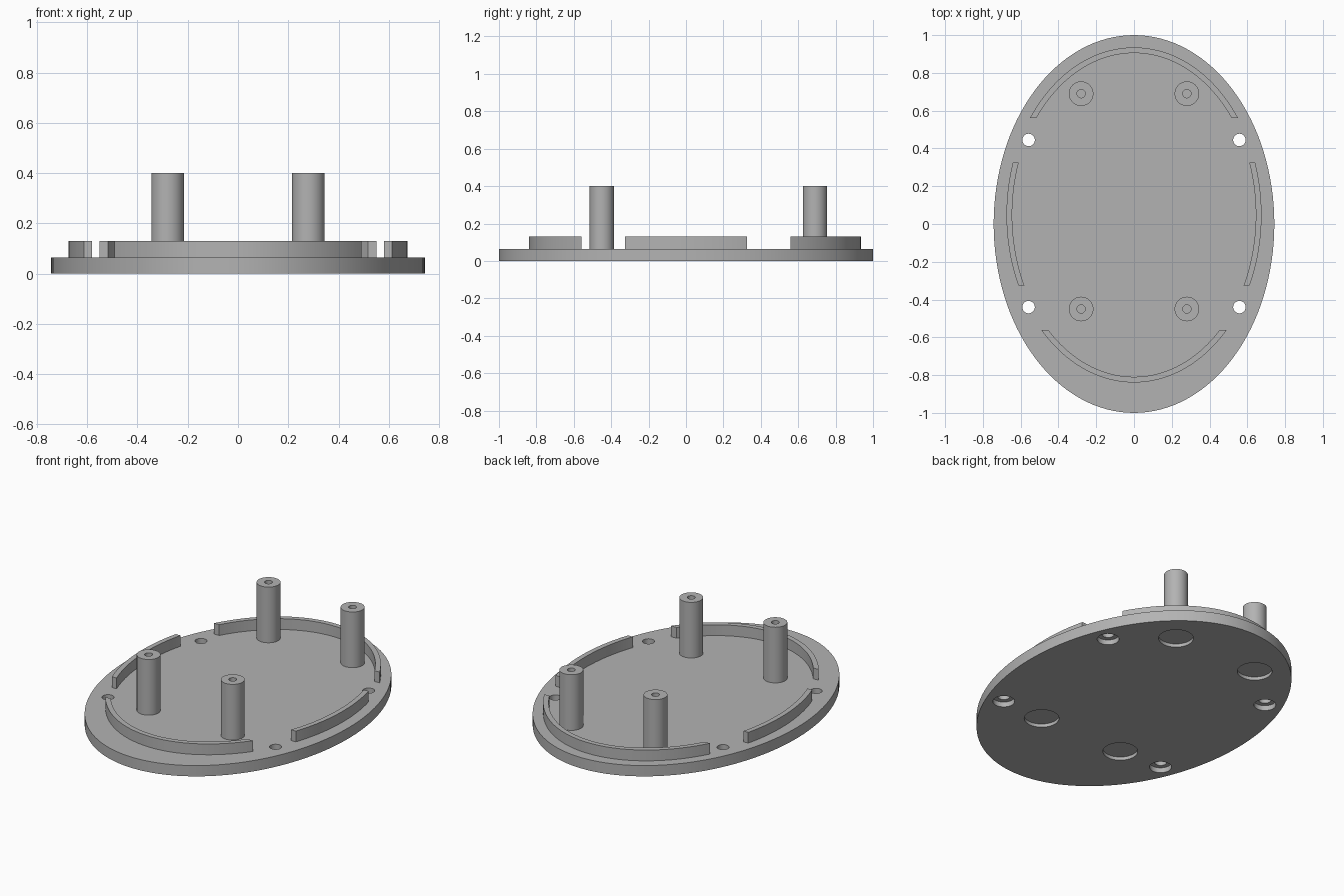
import bpy, bmesh, math

if "Cube" in bpy.data.objects:
    bpy.data.objects.remove(bpy.data.objects["Cube"])

PLATE_TOP, RIM_TOP, POST_TOP = 0.065, 0.13, 0.40
POSTS = [(sx * 0.28, y) for sx in (-1, 1) for y in (0.69, -0.45)]
SCREWS = [(sx * 0.558, y) for sx in (-1, 1) for y in (0.445, -0.44)]

grey = bpy.data.materials.new("plain grey")
grey.diffuse_color = (0.45, 0.45, 0.45, 1)
grey.use_nodes = True
grey.node_tree.nodes["Principled BSDF"].inputs["Base Color"].default_value = grey.diffuse_color


def disc(name, x, y, z0, z1, rx, ry=None, n=48):
    """Upright round or oval cylinder between two heights."""
    bpy.ops.mesh.primitive_cylinder_add(vertices=n, radius=1, depth=z1 - z0,
                                        location=(x, y, (z0 + z1) / 2))
    ob = bpy.context.object
    ob.name = name
    ob.scale = (rx, ry or rx, 1)
    bpy.ops.object.transform_apply(location=True, rotation=False, scale=True)
    ob.data.materials.append(grey)
    return ob


def cut(ob, cutter):
    """Subtract the cutter and discard it."""
    mod = ob.modifiers.new("cut", 'BOOLEAN')
    mod.operation, mod.solver, mod.object = 'DIFFERENCE', 'EXACT', cutter
    bpy.ops.object.select_all(action='DESELECT')
    bpy.context.view_layer.objects.active = ob
    ob.select_set(True)
    bpy.ops.object.modifier_apply(modifier=mod.name)
    bpy.data.objects.remove(cutter)


def smooth(ob):
    bpy.ops.object.select_all(action='DESELECT')
    bpy.context.view_layer.objects.active = ob
    ob.select_set(True)
    bpy.ops.object.shade_smooth_by_angle(angle=math.radians(30))


# Oval base plate with counterbored screw holes and recesses under the posts
plate = disc("base_plate", 0, 0, 0, PLATE_TOP, 0.743, 1.0, 128)
for x, y in SCREWS:
    cut(plate, disc("hole", x, y, -0.1, 0.2, 0.033, n=32))
    cut(plate, disc("counterbore", x, y, -0.1, 0.03, 0.06, n=32))
for x, y in POSTS:
    cut(plate, disc("recess", x, y, -0.1, 0.02, 0.095))
smooth(plate)

# Hollow mounting posts
for x, y in POSTS:
    post = disc("mounting_post", x, y, PLATE_TOP - 0.005, POST_TOP, 0.065)
    cut(post, disc("bore", x, y, 0.10, 0.5, 0.022, n=32))
    smooth(post)


# Locating rim: arcs of one oval, with ends trimmed square across y
CY, OUTER, INNER = 0.048, (0.675, 0.887), (0.645, 0.857)


def rim(name, y0, y1, side):
    """side 0 runs across x (front or back arc), +-1 is a right or left arc."""
    def angles(b):
        a0, a1 = (math.asin(max(-1, min(1, (y - CY) / b))) for y in (y0, y1))
        if side > 0:
            return a0, a1
        if side < 0:
            return math.pi - a1, math.pi - a0
        return (a1, math.pi - a1) if y1 > 0 else (math.pi - a1, 2 * math.pi + a1)

    n = 48
    bm = bmesh.new()
    rows = []
    for i in range(n + 1):
        row = []
        for (a, b), zs in ((OUTER, (PLATE_TOP - 0.005, RIM_TOP)),
                           (INNER, (RIM_TOP, PLATE_TOP - 0.005))):
            s, e = angles(b)
            t = s + (e - s) * i / n
            row += [bm.verts.new((a * math.cos(t), CY + b * math.sin(t), z)) for z in zs]
        rows.append(row)
    for r, q in zip(rows, rows[1:]):
        for k in range(4):
            j = (k + 1) % 4
            bm.faces.new((r[k], q[k], q[j], r[j]))
    bm.faces.new(rows[0])
    bm.faces.new(rows[-1][::-1])
    bmesh.ops.recalc_face_normals(bm, faces=bm.faces)
    me = bpy.data.meshes.new(name)
    bm.to_mesh(me)
    bm.free()
    me.materials.append(grey)
    ob = bpy.data.objects.new(name, me)
    bpy.context.collection.objects.link(ob)
    smooth(ob)


rim("back_rim", 0, 0.56, 0)
rim("front_rim", 0, -0.56, 0)
rim("right_rim", -0.325, 0.325, 1)
rim("left_rim", -0.325, 0.325, -1)
